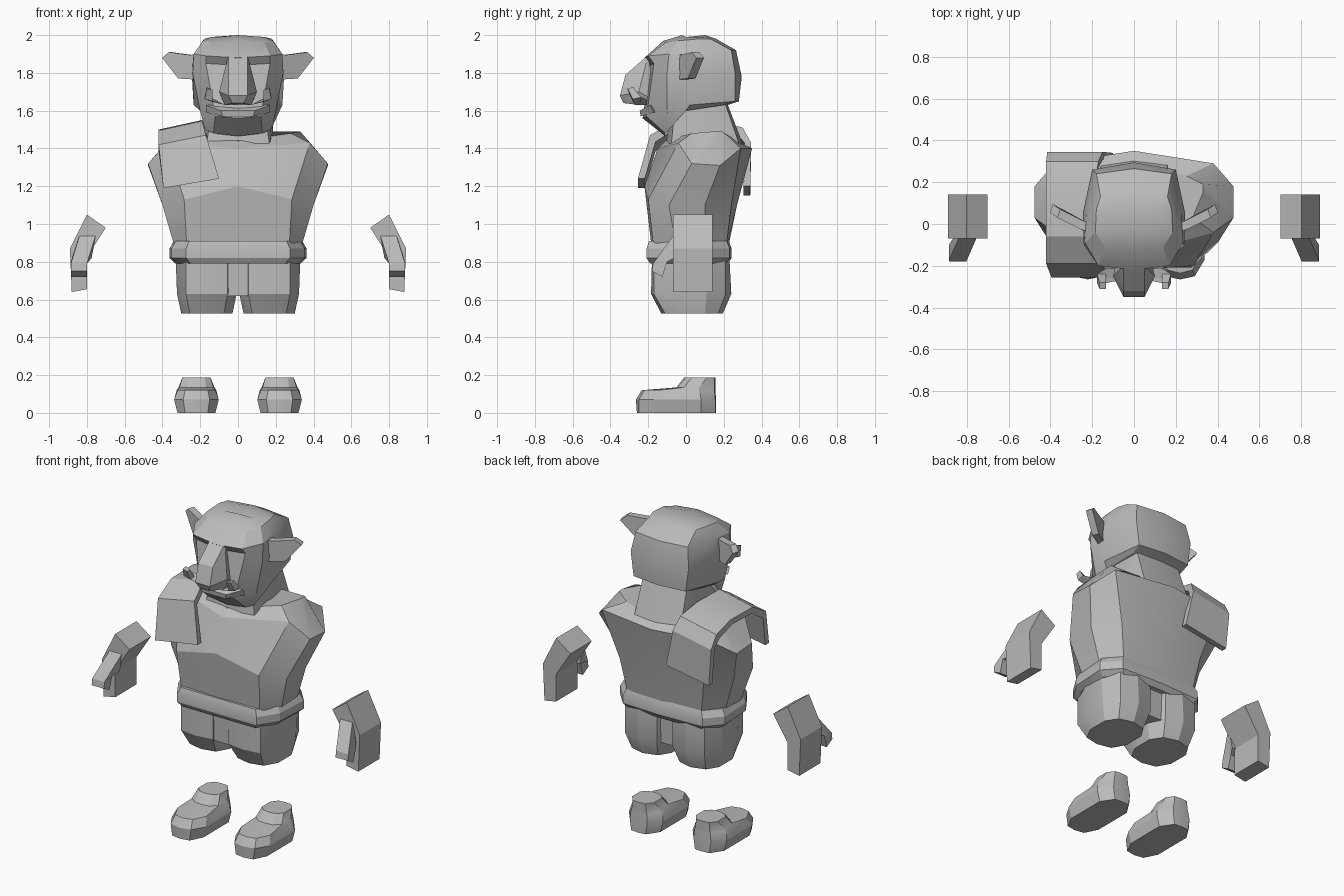
import bpy
import bmesh
import math

cube = bpy.data.objects.get("Cube")
if cube:
    bpy.data.objects.remove(cube, do_unlink=True)

# One plain grey for the whole figure
GREY = (0.5, 0.5, 0.5, 1.0)
clay_grey = bpy.data.materials.new("clay_grey")
clay_grey.use_nodes = True
clay_grey.diffuse_color = GREY
clay_grey.node_tree.nodes["Principled BSDF"].inputs["Base Color"].default_value = GREY


def finish(name, bm, smooth_angle=25):
    """Turn a bmesh into a shaded object."""
    bmesh.ops.recalc_face_normals(bm, faces=bm.faces)
    mesh = bpy.data.meshes.new(name)
    bm.to_mesh(mesh)
    bm.free()
    mesh.materials.append(clay_grey)
    obj = bpy.data.objects.new(name, mesh)
    bpy.context.collection.objects.link(obj)
    bpy.ops.object.select_all(action="DESELECT")
    obj.select_set(True)
    bpy.context.view_layer.objects.active = obj
    bpy.ops.object.shade_smooth_by_angle(angle=math.radians(smooth_angle))
    return obj


def full_ring(half, centre=0.0):
    """Mirror a half ring that starts and ends on its centre line."""
    right = [(centre + x, y, z) for x, y, z in half]
    left = [(centre - x, y, z) for x, y, z in reversed(half[1:-1])]
    return right + left


def level(outline, z, scale=1.0):
    """Place a flat half outline at one height."""
    return [(x * scale, y * scale, z) for x, y in outline]


def loft(name, rings):
    """Skin a stack of equal rings and cap both ends."""
    bm = bmesh.new()
    loops = [[bm.verts.new(point) for point in ring] for ring in rings]
    count = len(loops[0])
    for lower, upper in zip(loops, loops[1:]):
        for i in range(count):
            j = (i + 1) % count
            bm.faces.new((lower[i], lower[j], upper[j], upper[i]))
    bm.faces.new(loops[0])
    bm.faces.new(loops[-1])
    return finish(name, bm)


def loft_half(name, halves, centre=0.0):
    return loft(name, [full_ring(half, centre) for half in halves])


def hull(name, points):
    """Wrap a faceted solid around a few corner points."""
    bm = bmesh.new()
    verts = [bm.verts.new(point) for point in points]
    result = bmesh.ops.convex_hull(bm, input=verts)
    loose = [v for v in bm.verts if not v.link_faces]
    bmesh.ops.delete(bm, geom=loose, context="VERTS")
    bmesh.ops.dissolve_limit(bm, angle_limit=math.radians(4), verts=bm.verts, edges=bm.edges)
    return finish(name, bm)


def flip(points, side):
    return [(x * side, y, z) for x, y, z in points]


# Torso: waist, chest, wide shoulders and collar
loft_half("torso", [
    [(0, -.18, .86), (.27, -.17, .86), (.33, -.05, .86), (.33, .1, .86), (.25, .21, .86), (0, .22, .86)],
    [(0, -.22, 1.2), (.285, -.2, 1.13), (.4, -.09, 1.1), (.4, .1, 1.1), (.29, .24, 1.1), (0, .27, 1.1)],
    [(0, -.15, 1.4), (.38, -.04, 1.43), (.476, .03, 1.32), (.476, .18, 1.31), (.38, .29, 1.4), (0, .35, 1.4)],
    [(0, -.11, 1.44), (.28, .03, 1.48), (.33, .15, 1.49), (.33, .19, 1.49), (.25, .23, 1.46), (0, .29, 1.43)],
])

# Neck
loft_half("neck", [
    [(0, -.11, 1.4), (.17, -.08, 1.4), (.19, .1, 1.4), (.16, .29, 1.4), (0, .31, 1.4)],
    [(0, -.08, 1.6), (.14, -.06, 1.6), (.18, .05, 1.66), (.15, .2, 1.66), (0, .21, 1.66)],
])

# Head: jaw, mouth, eye line, brow, crown
loft_half("head", [
    [(0, -.11, 1.465), (.13, -.11, 1.48), (.175, -.09, 1.5), (.2, 0, 1.6), (.17, .2, 1.63), (0, .22, 1.63)],
    [(0, -.23, 1.56), (.12, -.21, 1.57), (.2, -.1, 1.6), (.235, .02, 1.63), (.18, .26, 1.65), (0, .28, 1.65)],
    [(0, -.19, 1.84), (.17, -.17, 1.85), (.24, -.1, 1.8), (.245, .05, 1.8), (.2, .26, 1.8), (0, .295, 1.78)],
    [(0, -.22, 1.88), (.17, -.2, 1.89), (.235, -.09, 1.9), (.225, .06, 1.91), (.18, .24, 1.92), (0, .265, 1.92)],
    [(0, -.12, 1.97), (.14, -.11, 1.96), (.185, -.04, 1.97), (.18, .07, 1.98), (.16, .13, 1.98), (0, .16, 1.98)],
    [(0, -.02, 2), (.1, -.02, 1.99), (.14, 0, 1.99), (.14, .06, 1.99), (.1, .1, 1.99), (0, .1, 2)],
])

# Nose, and the lower lip under it
half_nose = [(.05, -.2, 1.895), (.05, -.32, 1.79), (.1, -.25, 1.7), (.05, -.35, 1.68),
             (.03, -.33, 1.64), (.07, -.25, 1.63), (.08, -.16, 1.65)]
hull("nose", half_nose + flip(half_nose, -1))
half_lip = [(.09, -.245, 1.6), (.08, -.24, 1.57), (.17, -.19, 1.63), (.17, -.17, 1.59), (.1, -.14, 1.6)]
hull("lower_lip", half_lip + flip(half_lip, -1))

# Belt and hips
waist = [(0, -.19), (.25, -.19), (.32, -.08), (.33, .12), (.25, .21), (0, .22)]
loft_half("belt", [level(waist, .79, 1.0), level(waist, .82, 1.1),
                   level(waist, .87, 1.1), level(waist, .91, 1.03)])
hip = [(0, -.165), (.27, -.17), (.325, -.05), (.325, .11), (.27, .2), (0, .19)]
loft_half("hips", [level(hip, .62, .97), level(hip, .82)])

# Paired parts
leg_top = [(0, -.18), (.11, -.17), (.165, -.04), (.165, .11), (.11, .21), (0, .23)]
leg_mid = [(0, -.185), (.11, -.17), (.158, -.04), (.158, .11), (.11, .21), (0, .24)]
leg_end = [(0, -.13), (.09, -.11), (.135, -.03), (.135, .1), (.09, .17), (0, .195)]
sole = [(0, -.26), (.06, -.25), (.1, -.17), (.1, .08), (.05, .155), (0, .16)]
welt = [(0, -.265), (.07, -.25), (.118, -.17), (.118, .08), (.06, .155), (0, .16)]
toe = [(0, -.235), (.06, -.22), (.1, -.14), (.105, .07), (.055, .15), (0, .155)]
instep = [(0, -.05), (.05, -.045), (.09, -.01), (.095, .07), (.05, .15), (0, .155)]
ankle = [(0, -.01), (.045, 0), (.075, .03), (.075, .11), (.045, .15), (0, .155)]

for side, word in ((1, "left"), (-1, "right")):
    # Stubby trouser leg
    loft_half(word + "_leg", [level(leg_end, .525), level(leg_mid, .63), level(leg_top, .82)], side * .165)

    # Shoe
    loft_half(word + "_shoe", [level(sole, 0), level(welt, .07), level(toe, .12),
                               level(instep, .135), level(ankle, .187)], side * .22)

    # Bent mitten hand, open thumb in front
    sections = [((.7, .98), (.8, 1.05)), ((.8, .825), (.89, .87)), ((.8, .655), (.88, .64))]
    loft(word + "_hand", [flip([(a[0], -.07, a[1]), (b[0], -.07, b[1]),
                                (b[0], .14, b[1]), (a[0], .14, a[1])], side) for a, b in sections])
    thumb_sections = [((-.06, .95), (-.06, .82)), ((-.175, .79), (-.1, .8)), ((-.18, .75), (-.125, .72))]
    loft(word + "_thumb", [flip([(.8 - dent, a[0], a[1]), (.885 - dent, a[0], a[1]),
                                 (.885 - dent / 2, b[0], b[1]), (.8 - dent / 2, b[0], b[1])], side)
                           for (a, b), dent in zip(thumb_sections, (.05, 0, 0))])

    # Pointed ear swept backward
    rim = [(.2, -.02, 1.9), (.25, -.005, 1.895), (.36, .05, 1.91), (.395, .075, 1.88),
           (.31, .03, 1.77), (.22, -.02, 1.765)]
    loft(word + "_ear", [flip([(x - lift / 3, y + lift, z) for x, y, z in rim], side)
                         for lift in (-.02, .02)])

    # Tusk
    tusk = [((.1, -.24, 1.63), .03), ((.155, -.26, 1.65), .022), ((.15, -.295, 1.71), .015)]
    loft(word + "_tusk", [flip([(x - r, y - r, z), (x + r, y - r, z + r / 2),
                                (x + r, y + r, z + r), (x - r, y + r, z)], side)
                          for (x, y, z), r in tusk])

# Leather pad draped over one shoulder: depth, height, outer and inner edge
drape = [(-.255, 1.19, -.395, -.1), (-.19, 1.42, -.42, -.17), (-.06, 1.495, -.42, -.19),
         (.16, 1.5, -.42, -.19), (.3, 1.46, -.42, -.17), (.345, 1.38, -.415, -.15),
         (.34, 1.15, -.395, -.1)]
pad_rings = []
for y, z, outer, inner in drape:
    dy, dz = (y - .05) * .12, .035 if z > 1.4 else 0
    pad_rings.append([(outer, y, z), (inner, y, z + .05),
                      (inner, y - dy, z + .05 - dz), (outer, y - dy, z - dz)])
loft("shoulder_pad", pad_rings)
